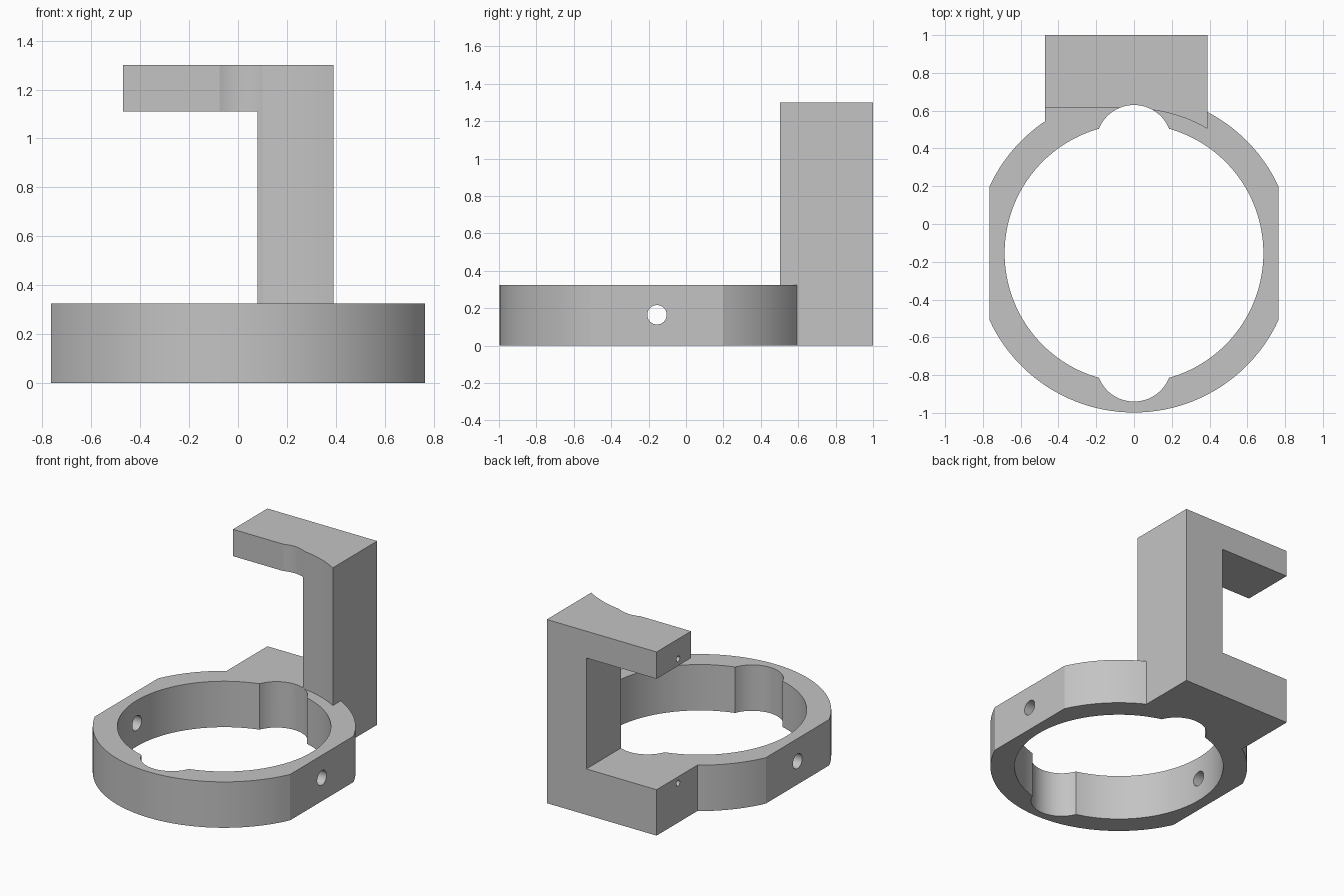
import bpy
import bmesh
import math
from mathutils import Matrix, Vector

cube = bpy.data.objects.get("Cube")
if cube:
    bpy.data.objects.remove(cube, do_unlink=True)

CENTRE_Y = -0.155
BASE_H = 0.325
TOP = 1.30
BACK = 1.0
FLAT_X = 0.765
OUTER_R = 0.843
POST_X = 0.08

grey = bpy.data.materials.new("Light grey")
grey.use_nodes = True
colour = (0.55, 0.55, 0.55, 1)
grey.diffuse_color = colour
grey.node_tree.nodes["Principled BSDF"].inputs["Base Color"].default_value = colour


def finish(name, bm):
    bmesh.ops.recalc_face_normals(bm, faces=bm.faces)
    mesh = bpy.data.meshes.new(name)
    bm.to_mesh(mesh)
    bm.free()
    mesh.materials.append(grey)
    obj = bpy.data.objects.new(name, mesh)
    bpy.context.collection.objects.link(obj)
    return obj


def prism(name, points, sweep):
    """Extrude a closed outline along the sweep vector."""
    bm = bmesh.new()
    face = bm.faces.new([bm.verts.new(p) for p in points])
    out = bmesh.ops.extrude_face_region(bm, geom=[face])
    moved = [v for v in out["geom"] if isinstance(v, bmesh.types.BMVert)]
    bmesh.ops.translate(bm, verts=moved, vec=sweep)
    return finish(name, bm)


def rod(name, start, end, radius, sides):
    """Cylinder between two points."""
    a, b = Vector(start), Vector(end)
    turn = (b - a).to_track_quat("Z", "Y").to_matrix().to_4x4()
    bm = bmesh.new()
    bmesh.ops.create_cone(bm, cap_ends=True, segments=sides, radius1=radius,
                          radius2=radius, depth=(b - a).length,
                          matrix=Matrix.Translation((a + b) / 2) @ turn)
    return finish(name, bm)


def combine(target, tool, operation="DIFFERENCE"):
    mod = target.modifiers.new("combine", "BOOLEAN")
    mod.operation = operation
    mod.solver = "EXACT"
    mod.object = tool
    bpy.context.view_layer.objects.active = target
    bpy.ops.object.modifier_apply(modifier=mod.name)
    bpy.data.objects.remove(tool, do_unlink=True)


# Ring body: two arcs joined by flat sides
corner = math.acos(FLAT_X / OUTER_R)
outline = []
for start in (corner, math.pi + corner):
    for i in range(49):
        a = start + (math.pi - 2 * corner) * i / 48
        outline.append((OUTER_R * math.cos(a), CENTRE_Y + OUTER_R * math.sin(a), 0))
ring = prism("ring_bracket", outline, (0, 0, BASE_H))

# C-shaped bracket: foot, post and overhanging arm
left, right, arm_z = -0.47, 0.39, 1.11
c_shape = [(left, 0), (right, 0), (right, TOP), (left, TOP),
           (left, arm_z), (POST_X, arm_z), (POST_X, BASE_H), (left, BASE_H)]
bracket = prism("bracket", [(x, 0.4, z) for x, z in c_shape], (0, BACK - 0.4, 0))

# Curved and straight clearance on the front of the post and arm
combine(bracket, rod("clearance", (0, CENTRE_Y, BASE_H), (0, CENTRE_Y, 2), FLAT_X, 128))
combine(bracket, prism("arm_relief", [(-1, 0.2, BASE_H), (0, 0.2, BASE_H),
                                      (0, 0.615, BASE_H), (-1, 0.615, BASE_H)], (0, 0, 2)))
combine(ring, bracket, "UNION")

# Main bore with a round notch at front and back
combine(ring, rod("bore", (0, CENTRE_Y, -1), (0, CENTRE_Y, BASE_H + 0.5), 0.685, 128))
for side in (-1, 1):
    y = CENTRE_Y + side * 0.585
    combine(ring, rod("notch", (0, y, -1), (0, y, 2), 0.2, 64))

# Cross hole through both flats
combine(ring, rod("cross_hole", (-1, CENTRE_Y, 0.165), (1, CENTRE_Y, 0.165), 0.052, 32))

# Small pin holes in the ends of the foot and arm
for z in (0.28, 1.16):
    combine(ring, rod("pin_hole", (-1, 0.76, z), (POST_X, 0.76, z), 0.02, 32))

bpy.ops.object.select_all(action="DESELECT")
ring.select_set(True)
bpy.context.view_layer.objects.active = ring
bpy.ops.object.shade_smooth_by_angle(angle=math.radians(15))
